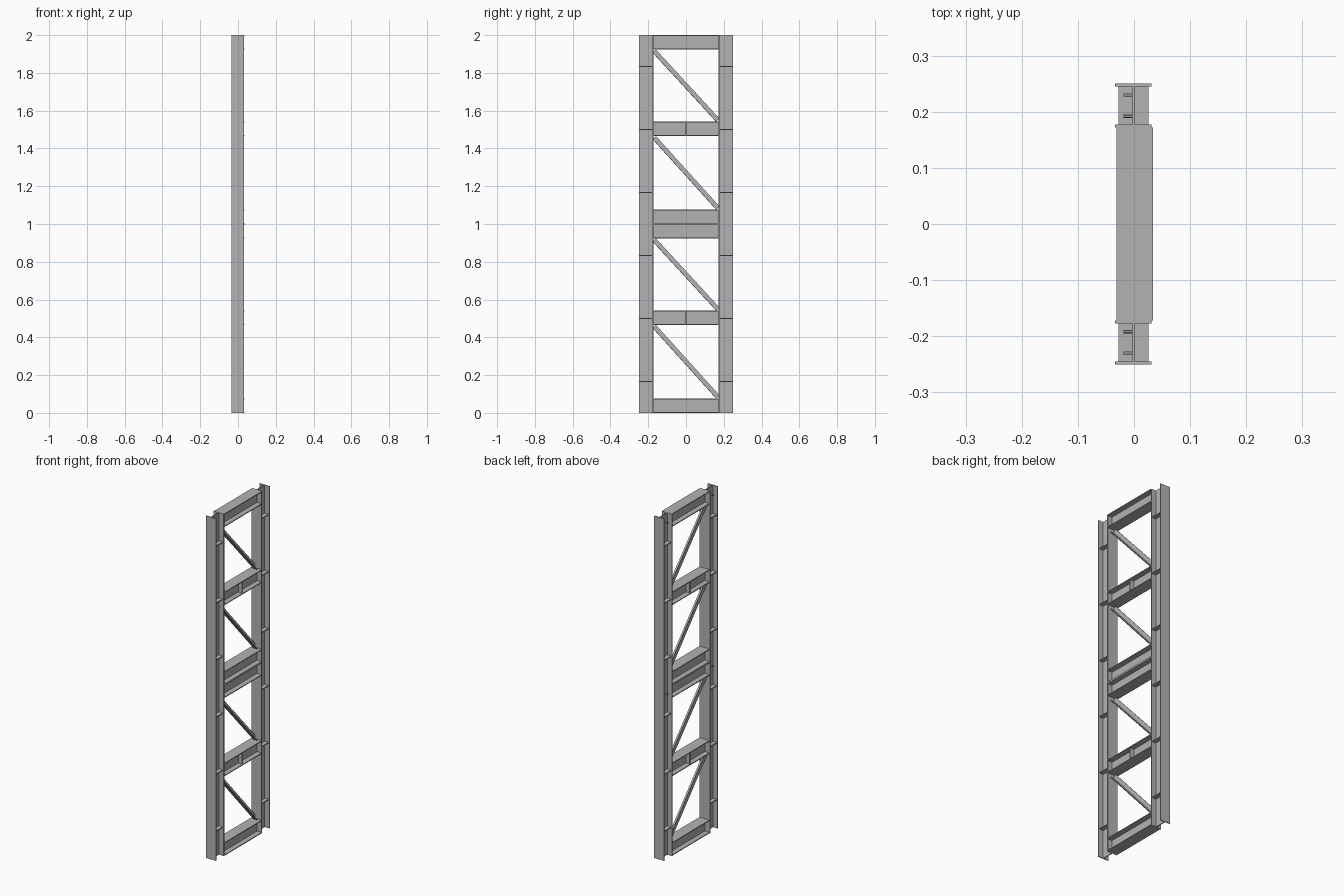
import bpy, bmesh, math
from mathutils import Matrix, Vector

cube = bpy.data.objects.get("Cube")
if cube:
    bpy.data.objects.remove(cube)

steel = bpy.data.materials.new("grey_steel")
steel.use_nodes = True
GREY = (0.45, 0.45, 0.45, 1)
steel.diffuse_color = GREY
steel.node_tree.nodes["Principled BSDF"].inputs["Base Color"].default_value = GREY

T = 0.005          # plate thickness
W = 0.065          # flange width
DEPTH = 0.078      # column section depth
BEAM = 0.077       # cross beam height
COL_X, BEAM_X = -0.001, 0.001
COL_Y = 0.211      # column centre line
INNER = COL_Y - DEPTH / 2


def finish(name, bm):
    bmesh.ops.recalc_face_normals(bm, faces=bm.faces)
    mesh = bpy.data.meshes.new(name)
    bm.to_mesh(mesh)
    bm.free()
    mesh.materials.append(steel)
    obj = bpy.data.objects.new(name, mesh)
    bpy.context.collection.objects.link(obj)
    return obj


def extrude_profile(name, points, length, matrix):
    """Extrude a flat outline along local z, then place it."""
    bm = bmesh.new()
    face = bm.faces.new([bm.verts.new((x, y, 0)) for x, y in points])
    new = bmesh.ops.extrude_face_region(bm, geom=[face])["geom"]
    verts = [v for v in new if isinstance(v, bmesh.types.BMVert)]
    bmesh.ops.translate(bm, verts=verts, vec=(0, 0, length))
    bmesh.ops.transform(bm, matrix=matrix, verts=bm.verts)
    return finish(name, bm)


def box(name, centre, size):
    bm = bmesh.new()
    bmesh.ops.create_cube(bm, size=1, matrix=Matrix.Translation(centre) @ Matrix.Diagonal((*size, 1)))
    return finish(name, bm)


def i_section(width, depth):
    w, d, t = width / 2, depth / 2, T / 2
    quarter = [(t, d - T), (w, d - T), (w, d)]
    right = [(x, -y) for x, y in quarter] + [(x, y) for x, y in reversed(quarter)]
    right = right[::-1]
    half = [(w, d), (w, d - T), (t, d - T), (t, T - d), (w, T - d), (w, -d)]
    return half + [(-x, y) for x, y in reversed(half)]


# Columns with web stiffeners and bolts
for side, label in ((-1, "front"), (1, "back")):
    y = side * COL_Y
    extrude_profile(label + "_column", i_section(W, DEPTH), 2, Matrix.Translation((COL_X, y, 0)))
    for i in range(6):
        z = 1 / 6 + i / 3
        for sx in (-1, 1):
            box(label + "_column_stiffener", (COL_X + sx * 0.0145, y, z), (0.025, DEPTH - 2 * T, T))
    for z in (0.95, 1.95):
        for dy in (-0.019, 0.019):
            bm = bmesh.new()
            place = Matrix.Translation((-0.011, y + dy, z)) @ Matrix.Rotation(math.pi / 2, 4, "Y")
            bmesh.ops.create_cone(bm, cap_ends=True, segments=6, radius1=0.003, radius2=0.003,
                                  depth=0.016, matrix=place)
            finish(label + "_column_bolt", bm)

# Cross beams, lying along y
bottoms = {"bottom": 0, "lower": 0.465, "middle_lower": 1 - BEAM,
           "middle_upper": 1, "upper": 1.465, "top": 2 - BEAM}
lie_down = Matrix.Rotation(-math.pi / 2, 4, "X")
for label, z in bottoms.items():
    place = Matrix.Translation((BEAM_X, -INNER, z + BEAM / 2)) @ lie_down
    extrude_profile(label + "_cross_beam", i_section(W, BEAM), 2 * INNER, place)
    if label in ("lower", "upper"):
        for sx in (-1, 1):
            box(label + "_beam_stiffener", (BEAM_X + sx * 0.0145, 0, z + BEAM / 2), (0.025, T, BEAM - 2 * T))

# Diagonal braces of angle section
LEG, THIN = 0.025, 0.003
h = LEG / 2
angle = [(-h, -h), (h, -h), (h, THIN - h), (THIN - h, THIN - h), (THIN - h, h), (-h, h)]
bays = (("bottom", "lower"), ("lower", "middle_lower"), ("middle_upper", "upper"), ("upper", "top"))
for low, high in bays:
    start = Vector((0, INNER - 0.004, bottoms[low] + BEAM + 0.008))
    end = Vector((0, 0.004 - INNER, bottoms[high] - 0.008))
    along = (end - start).normalized()
    across = Vector((1, 0, 0))
    up = along.cross(across)
    if up.z < 0:
        up = -up
    place = Matrix((across, up, along)).transposed().to_4x4()
    extrude_profile(low + "_bay_brace", angle, (end - start).length, Matrix.Translation(start) @ place)
